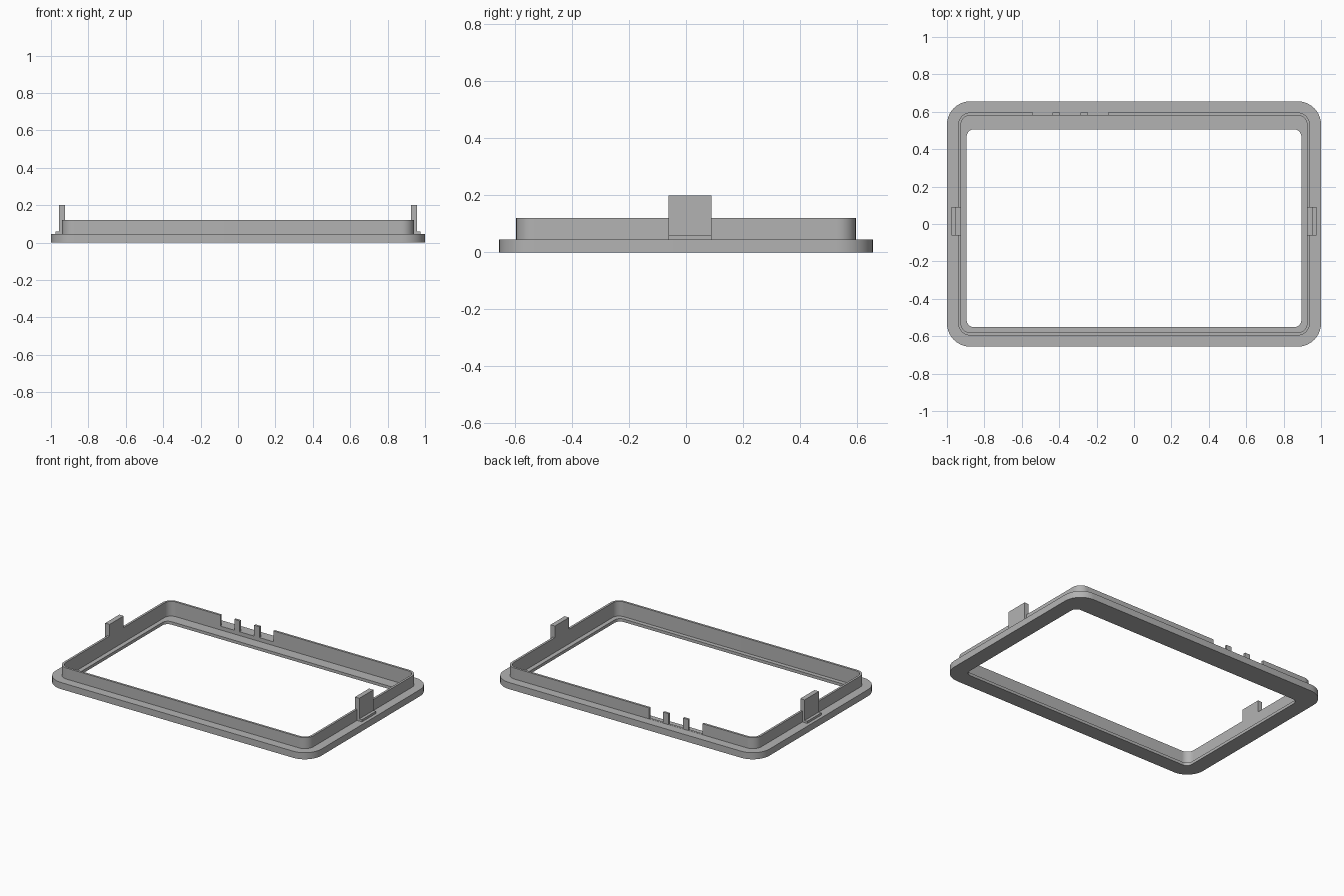
import bpy, bmesh, math
from mathutils import Vector

cube = bpy.data.objects.get("Cube")
if cube:
    bpy.data.objects.remove(cube, do_unlink=True)

grey = bpy.data.materials.new("plain grey")
grey.use_nodes = True
color = (0.45, 0.45, 0.45, 1)
grey.diffuse_color = color
grey.node_tree.nodes["Principled BSDF"].inputs["Base Color"].default_value = color


def finish(name, bm):
    bmesh.ops.recalc_face_normals(bm, faces=bm.faces)
    mesh = bpy.data.meshes.new(name)
    bm.to_mesh(mesh)
    bm.free()
    mesh.materials.append(grey)
    obj = bpy.data.objects.new(name, mesh)
    bpy.context.collection.objects.link(obj)
    return obj


def box(bm, lo, hi):
    verts = bmesh.ops.create_cube(bm, size=1)["verts"]
    lo, hi = Vector(lo), Vector(hi)
    for v in verts:
        v.co = (lo + hi) / 2 + v.co * (hi - lo)


def rounded(half_x, front, back, radius, steps=10):
    """Rounded rectangle outline as (x, y) points."""
    points = []
    corners = [(1, back), (-1, back), (-1, front), (1, front)]
    for quarter, (side, y) in enumerate(corners):
        cx = side * (half_x - radius)
        cy = y - radius if y == back else y + radius
        for i in range(steps + 1):
            a = (quarter + i / steps) * math.pi / 2
            points.append((cx + radius * math.cos(a), cy + radius * math.sin(a)))
    return points


# Frame: flange, raised wall and recessed inner ledge as one looped section
flange = rounded(1, -0.656, 0.656, 0.125)
wall_out = rounded(0.94, -0.596, 0.596, 0.065)
wall_in = rounded(0.925, -0.581, 0.581, 0.05)
opening = rounded(0.895, -0.552, 0.506, 0.04)
FLANGE_Z, WALL_Z, LEDGE_Z = 0.045, 0.12, 0.02
section = [(flange, 0), (flange, FLANGE_Z), (wall_out, FLANGE_Z), (wall_out, WALL_Z),
           (wall_in, WALL_Z), (wall_in, LEDGE_Z), (opening, LEDGE_Z), (opening, 0)]
bm = bmesh.new()
loops = [[bm.verts.new((x, y, z)) for x, y in outline] for outline, z in section]
for k, a in enumerate(loops):
    b = loops[(k + 1) % len(loops)]
    for i in range(len(a)):
        j = (i + 1) % len(a)
        bm.faces.new((a[i], a[j], b[j], b[i]))
frame = finish("bezel_frame", bm)

# Back wall notch, cut as three gaps that leave two small posts
bm = bmesh.new()
for x0, x1 in [(-0.54, -0.435), (-0.395, -0.285), (-0.245, -0.14)]:
    box(bm, (x0, 0.55, FLANGE_Z + 0.001), (x1, 0.63, 0.2))
cutter = finish("notch_cutter", bm)
cutter.hide_render = True
cut = frame.modifiers.new("notch", "BOOLEAN")
cut.object = cutter
cut.solver = "EXACT"
bpy.context.view_layer.objects.active = frame
frame.select_set(True)
bpy.ops.object.modifier_apply(modifier="notch")
bpy.data.objects.remove(cutter, do_unlink=True)
bpy.ops.object.shade_smooth_by_angle(angle=math.radians(30))

# Snap clips on both sides, each an upright tab with a thin foot
for name, side in [("left_clip", 1), ("right_clip", -1)]:
    bm = bmesh.new()
    for inner, outer, z0, z1 in [(0.924, 0.957, 0.04, 0.2), (0.935, 0.977, 0.04, 0.06)]:
        xs = sorted((side * inner, side * outer))
        box(bm, (xs[0], -0.062, z0), (xs[1], 0.09, z1))
    finish(name, bm)
